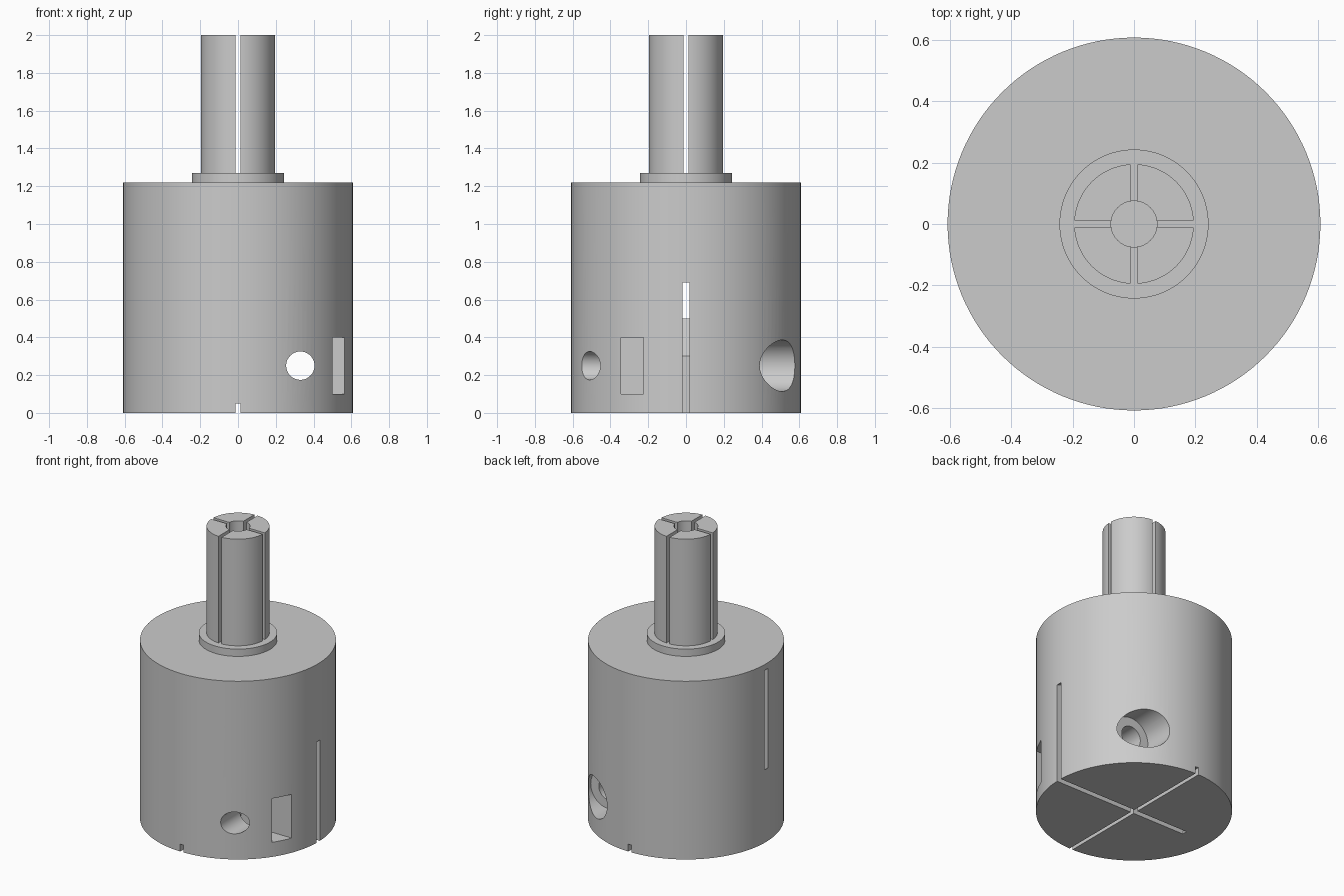
import bpy
import bmesh
import math
from mathutils import Matrix

cube = bpy.data.objects.get("Cube")
if cube:
    bpy.data.objects.remove(cube, do_unlink=True)

BODY_R, BODY_TOP = 0.608, 1.22
COLLAR_R, COLLAR_TOP = 0.243, 1.27
SHAFT_R, SHAFT_TOP = 0.195, 2.0
SEGMENTS = 128

grey = bpy.data.materials.new("plain grey")
grey.use_nodes = True
grey.diffuse_color = (0.6, 0.6, 0.6, 1)
grey.node_tree.nodes["Principled BSDF"].inputs["Base Color"].default_value = (0.6, 0.6, 0.6, 1)


def make_object(name, bm):
    bmesh.ops.recalc_face_normals(bm, faces=bm.faces)
    mesh = bpy.data.meshes.new(name)
    bm.to_mesh(mesh)
    bm.free()
    mesh.materials.append(grey)
    obj = bpy.data.objects.new(name, mesh)
    bpy.context.collection.objects.link(obj)
    return obj


def lathe(name, profile):
    """Turn (radius, z) points about the z axis, with flat end caps."""
    bm = bmesh.new()
    rings = []
    for r, z in profile:
        turns = [math.tau * i / SEGMENTS for i in range(SEGMENTS)]
        rings.append([bm.verts.new((r * math.cos(a), r * math.sin(a), z)) for a in turns])
    for low, high in zip(rings, rings[1:]):
        for i in range(SEGMENTS):
            j = (i + 1) % SEGMENTS
            bm.faces.new((low[i], low[j], high[j], high[i]))
    bm.faces.new(rings[0])
    bm.faces.new(rings[-1])
    return make_object(name, bm)


def prism(name, outline, y0, y1):
    """Extrude an (x, z) outline from y0 to y1."""
    bm = bmesh.new()
    face = bm.faces.new([bm.verts.new((x, y0, z)) for x, z in outline])
    moved = bmesh.ops.extrude_face_region(bm, geom=[face])["geom"]
    verts = [v for v in moved if isinstance(v, bmesh.types.BMVert)]
    bmesh.ops.translate(bm, verts=verts, vec=(0, y1 - y0, 0))
    return make_object(name, bm)


def box(name, x, y, z):
    outline = [(x[0], z[0]), (x[1], z[0]), (x[1], z[1]), (x[0], z[1])]
    return prism(name, outline, *y)


def rod(name, radius, start, end, x=0, z=0, upright=False):
    """Round cutter along y, or along z when upright."""
    bm = bmesh.new()
    bmesh.ops.create_cone(bm, cap_ends=True, segments=64, radius1=radius,
                          radius2=radius, depth=end - start)
    middle = (start + end) / 2
    if upright:
        matrix = Matrix.Translation((x, 0, middle))
    else:
        matrix = Matrix.Translation((x, middle, z)) @ Matrix.Rotation(math.pi / 2, 4, "X")
    bmesh.ops.transform(bm, matrix=matrix, verts=bm.verts)
    return make_object(name, bm)


# Turned body, collar and shaft in one solid
adapter = lathe("slotted_shaft_adapter", [
    (BODY_R, 0), (BODY_R, BODY_TOP), (COLLAR_R, BODY_TOP), (COLLAR_R, COLLAR_TOP),
    (SHAFT_R, COLLAR_TOP), (SHAFT_R, SHAFT_TOP)])

# Slanted clamping slit, open low on the left side and high on the right side
slit = [(0.7, -0.1), (-0.41, -0.1), (-0.41, 0.3), (-0.608, 0.5), (-0.7, 0.5),
        (-0.7, 1.18), (-0.608, 1.18), (0.608, 0.69), (0.7, 0.69)]

cutters = [
    # Central bore and crossed slots of the shaft
    rod("shaft_bore", 0.075, 1.22, 2.1, upright=True),
    box("shaft_slot_x", (-0.22, 0.22), (-0.012, 0.012), (COLLAR_TOP, 2.1)),
    box("shaft_slot_y", (-0.012, 0.012), (-0.22, 0.22), (COLLAR_TOP, 2.1)),
    # Slits of the body
    prism("clamp_slit", slit, -0.018, 0.018),
    box("base_groove", (-0.012, 0.012), (-0.7, 0.7), (-0.1, 0.05)),
    # Screw hole, screw head recess and nut pocket
    rod("screw_hole", 0.075, -0.7, 0.7, x=0.33, z=0.25),
    rod("head_recess", 0.136, 0.365, 0.7, x=0.33, z=0.25),
    box("nut_pocket", (0.18, 0.7), (-0.345, -0.225), (0.1, 0.4)),
]

bpy.ops.object.select_all(action="DESELECT")
bpy.context.view_layer.objects.active = adapter
adapter.select_set(True)
for cutter in cutters:
    mod = adapter.modifiers.new(cutter.name, "BOOLEAN")
    mod.operation = "DIFFERENCE"
    mod.solver = "EXACT"
    mod.object = cutter
    bpy.ops.object.modifier_apply(modifier=mod.name)
    bpy.data.objects.remove(cutter, do_unlink=True)

bpy.ops.object.shade_smooth_by_angle(angle=math.radians(30))
